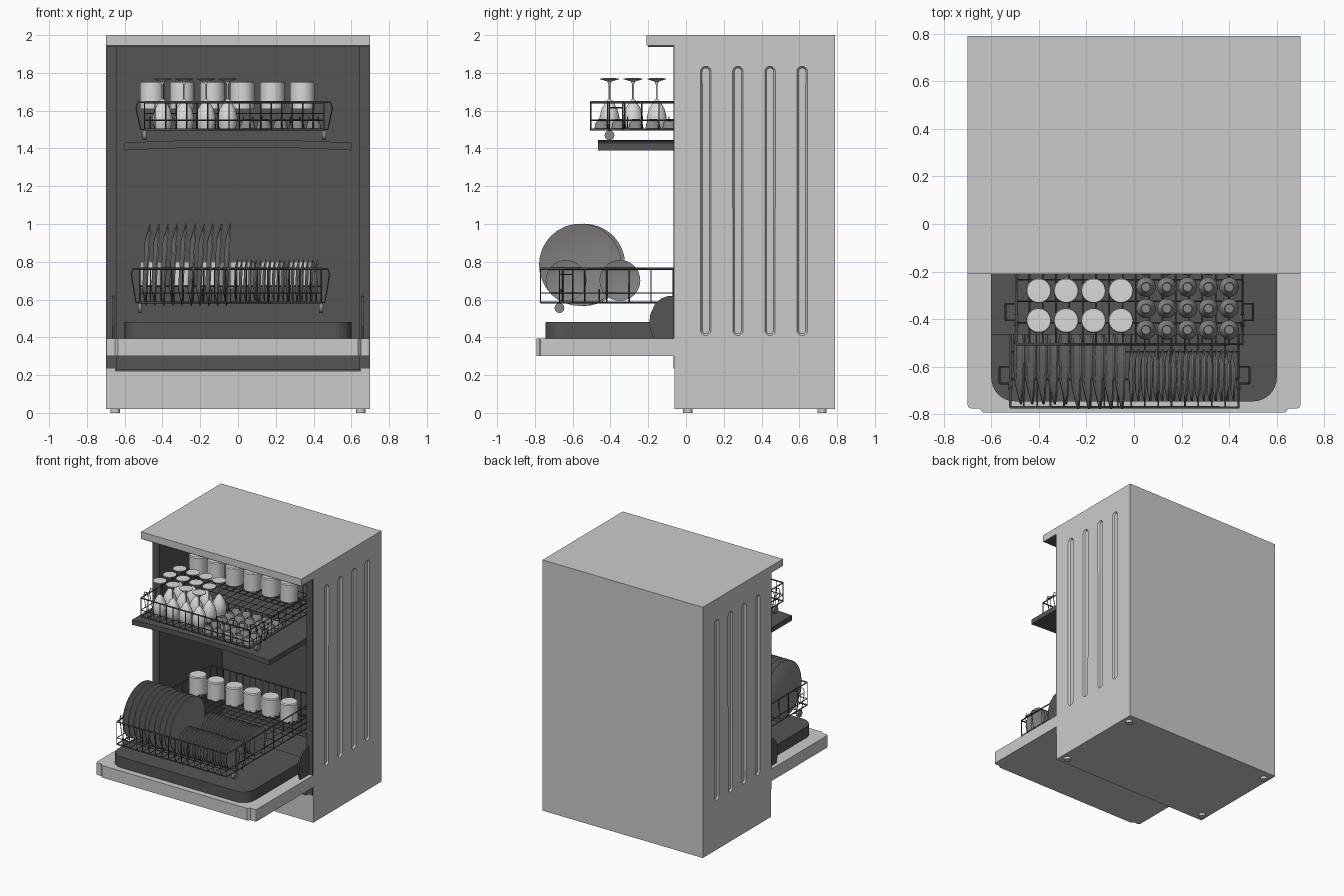
import bpy, bmesh, math
from mathutils import Vector, Matrix

if "Cube" in bpy.data.objects:
    bpy.data.objects.remove(bpy.data.objects["Cube"])


def material(name, v):
    m = bpy.data.materials.new(name)
    m.diffuse_color = (v, v, v, 1)
    m.use_nodes = True
    m.node_tree.nodes["Principled BSDF"].inputs["Base Color"].default_value = m.diffuse_color
    return m


LIGHT = material("light_grey_enamel", 0.60)
DARK = material("dark_grey_tub", 0.09)
WHITE = material("white_ceramic", 0.70)
GREY = material("grey_plate", 0.24)


def add(name, mesh, mat=None, matrix=None):
    ob = bpy.data.objects.new(name, mesh)
    bpy.context.collection.objects.link(ob)
    if mat:
        mesh.materials.append(mat)
    if matrix:
        ob.matrix_world = matrix
    return ob


def to_mesh(name, bm, smooth=False):
    bmesh.ops.recalc_face_normals(bm, faces=bm.faces)
    for f in bm.faces:
        f.smooth = smooth
    me = bpy.data.meshes.new(name)
    bm.to_mesh(me)
    bm.free()
    if smooth:
        me.set_sharp_from_angle(angle=math.radians(40))
    return me


def box(name, x0, x1, y0, y1, z0, z1, mat):
    bm = bmesh.new()
    bmesh.ops.create_cube(bm, size=1)
    for v in bm.verts:
        v.co = ((x0 + x1) / 2 + v.co.x * (x1 - x0), (y0 + y1) / 2 + v.co.y * (y1 - y0),
                (z0 + z1) / 2 + v.co.z * (z1 - z0))
    return add(name, to_mesh(name, bm), mat)


def prism(name, pts, axis, a, b, mat):
    """Extrude a 2D outline along an axis from a to b."""
    place = {"x": lambda p, d: (d, p[0], p[1]), "y": lambda p, d: (p[0], d, p[1]),
             "z": lambda p, d: (p[0], p[1], d)}[axis]
    bm = bmesh.new()
    face = bm.faces.new([bm.verts.new(place(p, a)) for p in pts])
    out = bmesh.ops.extrude_face_region(bm, geom=[face])["geom"]
    shift = Vector(place((0, 0), b - a))
    bmesh.ops.translate(bm, vec=shift, verts=[g for g in out if isinstance(g, bmesh.types.BMVert)])
    return add(name, to_mesh(name, bm), mat)


def lathe(name, profile, mat, seg=24):
    """Revolved (radius, height) profile about z; returns a shared mesh."""
    bm = bmesh.new()
    vs = [bm.verts.new((r, 0, z)) for r, z in profile]
    es = [bm.edges.new(p) for p in zip(vs, vs[1:])]
    bmesh.ops.spin(bm, geom=vs + es, cent=(0, 0, 0), axis=(0, 0, 1), angle=2 * math.pi, steps=seg)
    bmesh.ops.remove_doubles(bm, verts=bm.verts, dist=1e-5)
    me = to_mesh(name, bm, True)
    me.materials.append(mat)
    return me


def wires(name, paths, radius=0.004):
    cu = bpy.data.curves.new(name, "CURVE")
    cu.dimensions = "3D"
    cu.bevel_depth, cu.bevel_resolution = radius, 0
    cu.use_fill_caps = True
    for p in paths:
        s = cu.splines.new("POLY")
        s.points.add(len(p) - 1)
        for pt, co in zip(s.points, p):
            pt.co = (*co, 1)
    return add(name, cu, DARK)


def steps(a, b, n):
    return [a + (b - a) * i / (n - 1) for i in range(n)]


# Cabinet shell: top slab, back, plinth
box("top_slab", -.7, .7, -.21, .79, 1.945, 2, LIGHT)
box("back_panel", -.65, .65, .74, .79, .02, 1.945, LIGHT)
box("plinth", -.65, .65, -.06, .74, .02, .22, LIGHT)

# Side panels with four pressed grooves each
for s, side in ((-1, "left"), (1, "right")):
    panel = box(side + "_side_panel", min(s * .65, s * .7), max(s * .65, s * .7), -.06, .79, .02, 1.945, LIGHT)
    bm = bmesh.new()
    for gy in (.105, .275, .445, .615):
        vs = []
        for x, r in ((.71, .031), (.70, .028), (.687, .019)):
            for i in range(24):
                t = 2 * math.pi * i / 24
                cz = 1.807 if math.sin(t) >= 0 else .438
                vs.append(bm.verts.new((s * x, gy + r * math.cos(t), cz + r * math.sin(t))))
        bmesh.ops.convex_hull(bm, input=vs)
    cutter = add(side + "_groove_cutter", to_mesh(side + "_groove_cutter", bm), LIGHT)
    cutter.hide_render = True
    cutter.hide_viewport = True
    mod = panel.modifiers.new("grooves", "BOOLEAN")
    mod.operation, mod.object, mod.solver = "DIFFERENCE", cutter, "EXACT"
    # Dark jamb, tub wall and door hinge
    box(side + "_jamb", *sorted((s * .645, s * .699)), -.066, -.059, .235, 1.945, DARK)
    box(side + "_tub_wall", *sorted((s * .643, s * .652)), -.06, .73, .22, 1.945, DARK)
    prism(side + "_hinge", [(-.06, .39), (-.17, .39), (-.195, .46), (-.19, .52), (-.165, .575),
                            (-.13, .607), (-.09, .62), (-.06, .62)], "x", s * .655, s * .668, DARK)
    for fy in (.01, .72):
        me = lathe("foot", [(0, 0), (.025, 0), (.025, .022), (0, .022)], LIGHT, 16)
        add(side + "_foot", me, None, Matrix.Translation((s * .65, fy, 0)))

# Tub lining
box("tub_back", -.645, .645, .728, .741, .22, 1.945, DARK)
box("tub_floor", -.645, .645, -.062, .73, .219, .229, DARK)
box("tub_ceiling", -.69, .69, -.2, .73, 1.938, 1.9455, DARK)

# Open door and its raised inner tray
half = [(.7, -.06), (.7, -.76), (.695, -.77), (.685, -.775), (.65, -.775), (.635, -.792)]
prism("door", half + [(-x, y) for x, y in reversed(half)], "z", .30, .395, LIGHT)
arc = [(.5 + .1 * math.cos(t), -.645 - .1 * math.sin(t)) for t in steps(0, math.pi / 2, 9)]
half = [(.6, 0)] + arc
prism("door_inner_tray", half + [(-x, y) for x, y in reversed(half)], "z", .39, .48, DARK)

# Slightly arched upper shelf
xs = steps(-.6, .6, 13)
bow = lambda x, z: (x, z + .016 * (1 - (x / .6) ** 2))
prism("upper_shelf", [bow(x, 1.39) for x in xs] + [bow(x, 1.43) for x in reversed(xs)], "y", -.465, .70, DARK)


# Wire baskets with tines, cup shelf, handles and wheels
wheel = lathe("wheel", [(0, -.01), (.026, -.01), (.026, .01), (0, .01)], GREY, 16)


def basket(name, x0, x1, y0, y1, z0, z1, tine_rows):
    loop = lambda z: [(x0, y0, z), (x1, y0, z), (x1, y1, z), (x0, y1, z), (x0, y0, z)]
    p = [loop(z0 + .05)]
    for x in steps(x0, x1, 18):
        p.append([(x, y0, z1), (x, y0, z0), (x, y1, z0), (x, y1, z1)])
    for y in steps(y0, y1, 11):
        p.append([(x0, y, z1), (x0, y, z0), (x1, y, z0), (x1, y, z1)])
    for y in tine_rows:
        p += [[(x, y, z0), (x, y, z0 + .07)] for x in steps(x0 + .03, x1 - .03, 19)]
    # raised cup shelf at the back
    zs = z0 + .085
    p += [[(x0, y, zs), (x1, y, zs)] for y in (.07, .12, .18, .23)]
    p += [[(x, .07, zs), (x, .23, zs)] for x in steps(x0, x1, 18)]
    # side handles
    for x, s in ((x0, -1), (x1, 1)):
        for y in (y0 + .10, y0 + .17):
            p.append([(x, y, z0), (x + s * .02, y, z0), (x + s * .045, y, z1 - .03), (x + s * .035, y, z1), (x, y, z1)])
        p.append([(x + s * .045, y0 + .10, z1 - .03), (x + s * .045, y0 + .17, z1 - .03)])
        for y in (y0 + .10, y1 - .15):
            add(name + "_wheel", wheel, None, Matrix.Translation((x, y, z0 - .03)) @ Matrix.Rotation(math.pi / 2, 4, "Y"))
    wires(name + "_wires", p, .0035)
    wires(name + "_rims", [loop(z0), loop(z1)], .006)


basket("upper_basket", -.495, .455, -.505, .40, 1.5, 1.645, (-.31, -.09))
basket("lower_basket", -.52, .44, -.77, .40, .585, .763, (-.66, -.46, -.30))

# Six upturned mugs at the back of each basket
mug = lathe("mug", [(0, .145), (.058, .145), (.065, .138), (.065, 0), (.06, 0), (.06, .135), (0, .135)], WHITE)
for z in (1.61, .66):
    for x in steps(-.455, .34, 6):
        add("mug", mug, None, Matrix.Translation((x, .15, z)))

# Upturned stem glasses
glass = lathe("stem_glass", [(0, .27), (.05, .268), (.05, .263), (.012, .252), (.005, .235), (.005, .16), (.018, .146),
                             (.042, .105), (.053, .06), (.05, .03), (.042, 0), (.039, 0), (.047, .04), (.04, .1), (0, .145)], WHITE)
for x in steps(-.4, -.055, 4):
    for y in (-.405, -.28, -.155):
        add("stem_glass", glass, None, Matrix.Translation((x, y, 1.503)))

# Small upturned bowls
bowl = lathe("small_bowl", [(0, .046), (.018, .046), (.02, .052), (.022, .046), (.034, .032), (.041, 0), (.038, 0), (.03, .03), (0, .04)], GREY)
for x in steps(.05, .4, 5):
    for y in steps(-.445, -.085, 5):
        add("small_bowl", bowl, None, Matrix.Translation((x, y, 1.503)))


# Dinner plates and saucers standing on edge
def plate_mesh(name, r):
    return lathe(name, [(0, 0), (.6 * r, 0), (r, .1 * r), (r, .1 * r + .006), (.6 * r, .007), (0, .007)], GREY, 32)


def stand(name, mesh, x, y, z, lean):
    add(name, mesh, None, Matrix.Translation((x, y, z)) @ Matrix.Rotation(math.radians(90 + lean), 4, "Y"))


big, small = plate_mesh("dinner_plate", .218), plate_mesh("saucer", .108)
for x in steps(-.5, -.31, 5):
    stand("dinner_plate", big, x, -.54, .785, 3)
for x in steps(-.26, -.075, 5):
    stand("dinner_plate", big, x, -.56, .785, 3)
for x in steps(-.02, .405, 18):
    for y in (-.635, -.35):
        stand("saucer", small, x, y, .702, 2)
